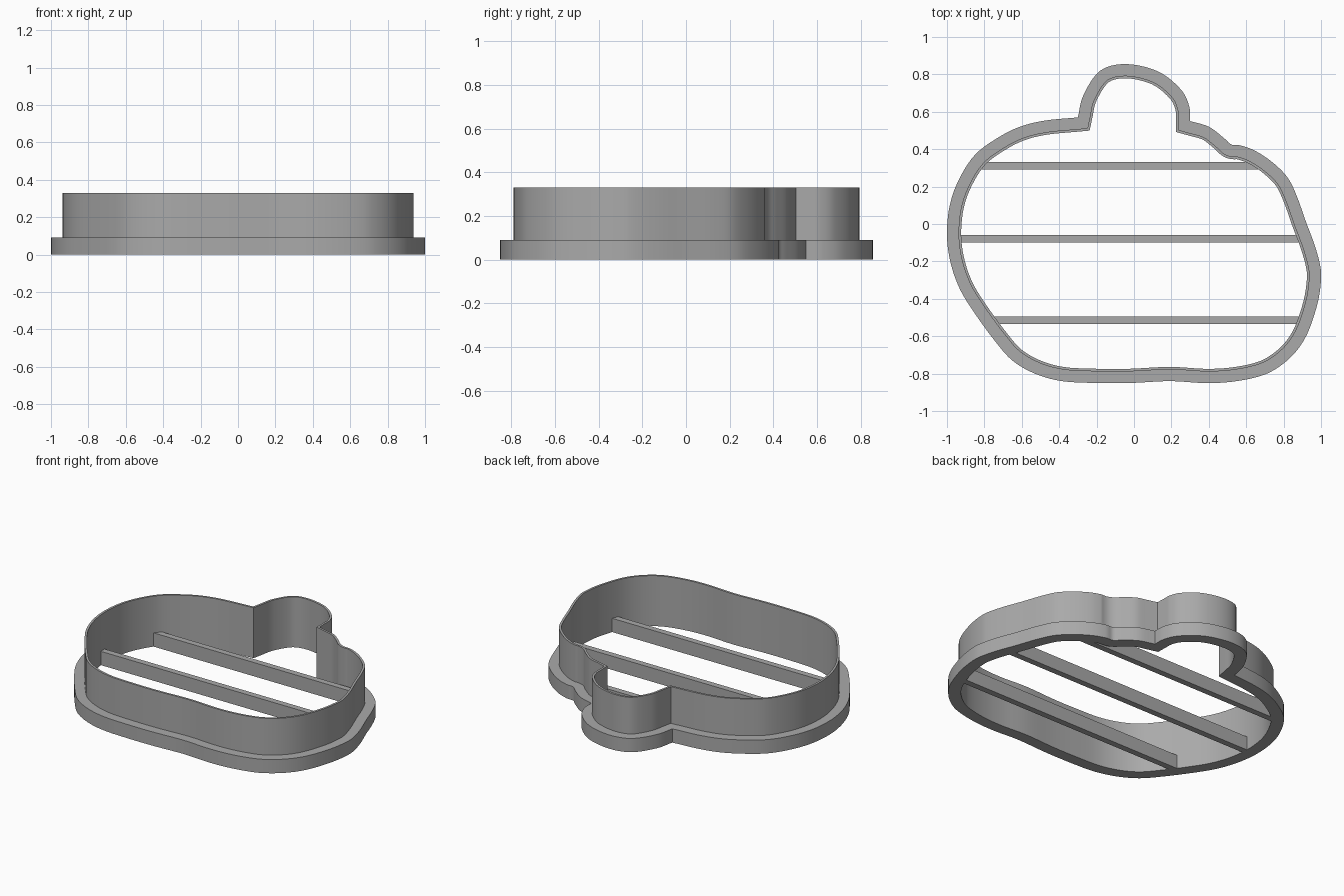
import bpy, bmesh, math
from mathutils import Vector

if "Cube" in bpy.data.objects:
    bpy.data.objects.remove(bpy.data.objects["Cube"], do_unlink=True)

BASE_H, TOTAL_H = 0.09, 0.33
LIP, WALL = 0.062, 0.014      # flange width, blade thickness

grey = bpy.data.materials.new("grey plastic")
grey.use_nodes = True
colour = (0.4, 0.4, 0.4, 1)
grey.diffuse_color = colour
grey.node_tree.nodes["Principled BSDF"].inputs["Base Color"].default_value = colour

# Clockwise outer silhouette: the stem, then the body, meeting at two sharp corners
STEM = [(-.3, .57), (-.27, .69), (-.18, .82), (-.04, .855), (.13, .815),
        (.25, .72), (.295, .63), (.3, .55)]
BODY = [(.3, .55), (.4, .52), (.48, .46), (.52, .425), (.57, .42), (.65, .39),
        (.74, .33), (.82, .25), (.87, .15), (.92, .01), (.965, -.11), (.995, -.22),
        (1, -.3), (.98, -.43), (.925, -.59), (.85, -.7), (.75, -.78), (.65, -.82),
        (.51, -.845), (.37, -.85), (.19, -.84), (-.02, -.85), (-.2, -.85),
        (-.385, -.84), (-.53, -.8), (-.65, -.73), (-.74, -.63), (-.85, -.48),
        (-.93, -.35), (-.98, -.21), (-1, -.06), (-.985, .1), (-.935, .24),
        (-.85, .37), (-.73, .46), (-.61, .52), (-.475, .553), (-.3, .57)]


def spline(points, steps=5):
    """Smooth curve through the points, without the last one."""
    p = [Vector(q) for q in points]
    p = [2 * p[0] - p[1]] + p + [2 * p[-1] - p[-2]]
    out = []
    for a, b, c, d in zip(p, p[1:], p[2:], p[3:]):
        for i in range(steps):
            t = i / steps
            out.append(b + (c - a) * t / 2 + (a - b * 2.5 + c * 2 - d / 2) * t**2
                       + ((b - c) * 3 + d - a) * t**3 / 2)
    return out


def inset(loop, dist):
    """Move a clockwise loop inwards with mitred corners."""
    out = []
    for i, p in enumerate(loop):
        u = (p - loop[i - 1]).normalized()
        v = (loop[(i + 1) % len(loop)] - p).normalized()
        n = Vector((u.y + v.y, -u.x - v.x)).normalized()
        out.append(p + n * dist / max(n.dot(Vector((u.y, -u.x))), 0.4))
    return out


def finish(name, bm):
    bmesh.ops.recalc_face_normals(bm, faces=bm.faces)
    mesh = bpy.data.meshes.new(name)
    bm.to_mesh(mesh)
    bm.free()
    mesh.materials.append(grey)
    obj = bpy.data.objects.new(name, mesh)
    bpy.context.collection.objects.link(obj)
    return obj


def crossings(loop, y):
    """Leftmost and rightmost x where the loop meets a given y."""
    xs = []
    for i, b in enumerate(loop):
        a = loop[i - 1]
        if (a.y - y) * (b.y - y) < 0:
            xs.append(a.x + (b.x - a.x) * (y - a.y) / (b.y - a.y))
    return min(xs), max(xs)


outer = spline(STEM) + spline(BODY)
blade_outer = inset(outer, LIP)
blade_inner = inset(outer, LIP + WALL)

# Flange and thin cutting wall as one stepped ring
bm = bmesh.new()
section = [(outer, 0), (outer, BASE_H), (blade_outer, BASE_H),
           (blade_outer, TOTAL_H), (blade_inner, TOTAL_H), (blade_inner, 0)]
rings = [[bm.verts.new((p.x, p.y, z)) for p in loop] for loop, z in section]
for k, ring in enumerate(rings):
    prev = rings[k - 1]
    for i in range(len(ring)):
        bm.faces.new((prev[i - 1], prev[i], ring[i], ring[i - 1]))
cutter = finish("cutter_wall_and_flange", bm)
bpy.ops.object.select_all(action="DESELECT")
cutter.select_set(True)
bpy.context.view_layer.objects.active = cutter
bpy.ops.object.shade_smooth_by_angle(angle=math.radians(30))

# Cross bars, their ends trimmed to the wall
wall_middle = inset(outer, LIP + WALL / 2)
for name, y in (("back_bar", .312), ("middle_bar", -.08), ("front_bar", -.515)):
    bm = bmesh.new()
    (l0, r0), (l1, r1) = (crossings(wall_middle, y + s) for s in (-.02, .02))
    corners = [(l0, y - .02), (r0, y - .02), (r1, y + .02), (l1, y + .02)]
    face = bm.faces.new([bm.verts.new((cx, cy, 0)) for cx, cy in corners])
    top = bmesh.ops.extrude_face_region(bm, geom=[face])["geom"]
    bmesh.ops.translate(bm, vec=(0, 0, BASE_H),
                        verts=[v for v in top if isinstance(v, bmesh.types.BMVert)])
    finish(name, bm)
